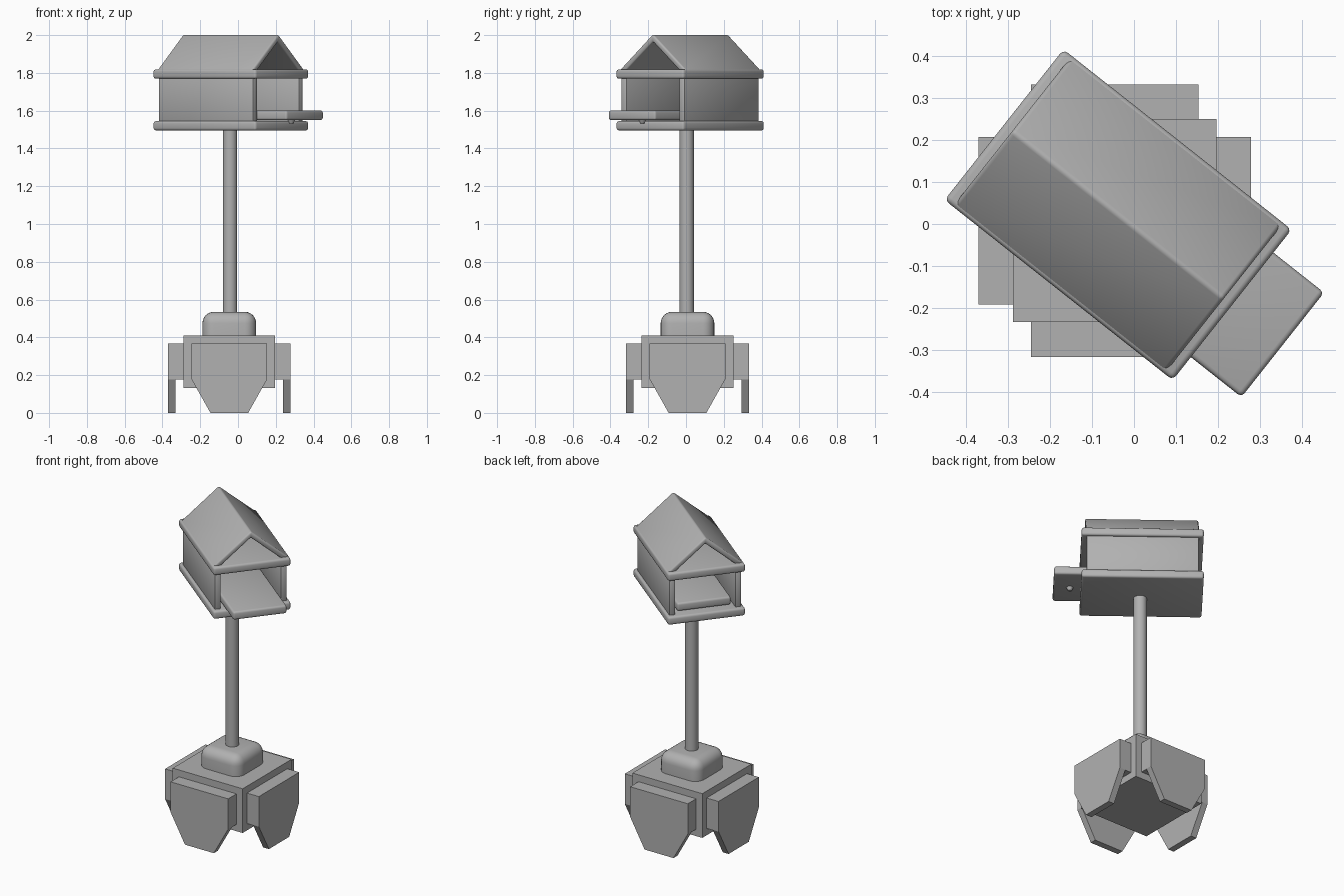
import bpy, bmesh, math
from mathutils import Matrix, Vector

if "Cube" in bpy.data.objects:
    bpy.data.objects.remove(bpy.data.objects["Cube"])

BASE = Matrix.Translation((-0.046, 0.008, 0))
HOUSE = Matrix.Translation((-0.038, 0.022, 0)) @ Matrix.Rotation(math.radians(-38.3), 4, 'Z')

GREY = bpy.data.materials.new("dark_grey")
GREY.diffuse_color = (0.44, 0.44, 0.44, 1)
GREY.use_nodes = True
GREY.node_tree.nodes["Principled BSDF"].inputs["Base Color"].default_value = GREY.diffuse_color


def finish(name, bm, matrix, smooth=True):
    bmesh.ops.recalc_face_normals(bm, faces=bm.faces)
    bm.transform(matrix)
    me = bpy.data.meshes.new(name)
    bm.to_mesh(me)
    bm.free()
    me.materials.append(GREY)
    ob = bpy.data.objects.new(name, me)
    bpy.context.collection.objects.link(ob)
    if smooth:
        bpy.context.view_layer.objects.active = ob
        bpy.ops.object.select_all(action='DESELECT')
        ob.select_set(True)
        bpy.ops.object.shade_smooth_by_angle(angle=math.radians(35))
    return ob


def add_box(bm, lo, hi):
    lo, hi = Vector(lo), Vector(hi)
    m = Matrix.Translation((lo + hi) / 2) @ Matrix.Diagonal((*(hi - lo), 1))
    bmesh.ops.create_cube(bm, size=1, matrix=m)


def bevel(bm, edges, r, seg):
    bmesh.ops.bevel(bm, geom=edges, offset=r, segments=seg, profile=0.5,
                    affect='EDGES', clamp_overlap=True)


def box(name, lo, hi, matrix, r=0.0, seg=3):
    bm = bmesh.new()
    add_box(bm, lo, hi)
    if r:
        bevel(bm, bm.edges[:], r, seg)
    return finish(name, bm, matrix, r > 0)


def add_prism(bm, profile, a, b, place):
    """Extrude a closed 2D profile from a to b; place maps (p, q, t) to xyz."""
    f = bm.faces.new([bm.verts.new(place(p, q, a)) for p, q in profile])
    new = bmesh.ops.extrude_face_region(bm, geom=[f])['geom']
    shift = Vector(place(0, 0, b)) - Vector(place(0, 0, a))
    bmesh.ops.translate(bm, vec=shift,
                        verts=[v for v in new if isinstance(v, bmesh.types.BMVert)])


def cylinder(name, r1, r2, z0, z1, matrix, n=32):
    bm = bmesh.new()
    bmesh.ops.create_cone(bm, cap_ends=True, segments=n, radius1=r1, radius2=r2,
                          depth=z1 - z0, matrix=Matrix.Translation((0, 0, (z0 + z1) / 2)))
    return finish(name, bm, matrix)


# Base block
box("base_block", (-0.2425, -0.2425, 0.133), (0.2425, 0.2425, 0.41), BASE)

# Four tapered feet, each with a spacer against the block
foot = [(-0.2, 0.367), (-0.2, 0.178), (-0.1, 0), (0.1, 0), (0.2, 0.178), (0.2, 0.367)]
for i, side in enumerate(("front", "right", "back", "left")):
    bm = bmesh.new()
    add_prism(bm, foot, -0.325, -0.285, lambda p, q, t: (p, t, q))
    add_box(bm, (-0.2, -0.285, 0.176), (0.2, -0.2425, 0.367))
    finish(side + "_foot", bm, BASE @ Matrix.Rotation(i * math.pi / 2, 4, 'Z'), False)

# Rounded pole socket
bm = bmesh.new()
add_box(bm, (-0.142, -0.142, 0.41), (0.142, 0.142, 0.535))
bevel(bm, [e for e in bm.edges if max(v.co.z for v in e.verts) > 0.5], 0.06, 6)
finish("pole_socket", bm, BASE)

# Pole
cylinder("pole", 0.038, 0.038, 0.53, 1.505, BASE @ Matrix.Translation((0.004, -0.004, 0)))

# House floor and ceiling plates
for name, z in (("house_floor", 1.495), ("house_ceiling", 1.769)):
    box(name, (-0.347, -0.229, z), (0.347, 0.229, z + 0.05), HOUSE, 0.013)

# Side walls, open at both ends
for name, s in (("left_wall", 1), ("right_wall", -1)):
    a, b = sorted((s * 0.213, s * 0.178))
    box(name, (-0.319, a, 1.54), (0.319, b, 1.775), HOUSE, 0.005, 2)

# Sliding feeding tray with a knob below
box("tray", (-0.295, -0.159, 1.55), (0.501, 0.159, 1.601), HOUSE, 0.012)
cylinder("tray_knob", 0.01, 0.022, 1.53, 1.553, HOUSE @ Matrix.Translation((0.408, 0, 0)), 16)

# Hollow gable roof
roof = [(-0.227, 1.812), (0, 2.005), (0.227, 1.812),
        (0.18, 1.812), (0, 1.965), (-0.18, 1.812)]
bm = bmesh.new()
add_prism(bm, roof, -0.322, 0.322, lambda p, q, t: (t, p, q))
bevel(bm, bm.edges[:], 0.01, 3)
finish("roof", bm, HOUSE)
